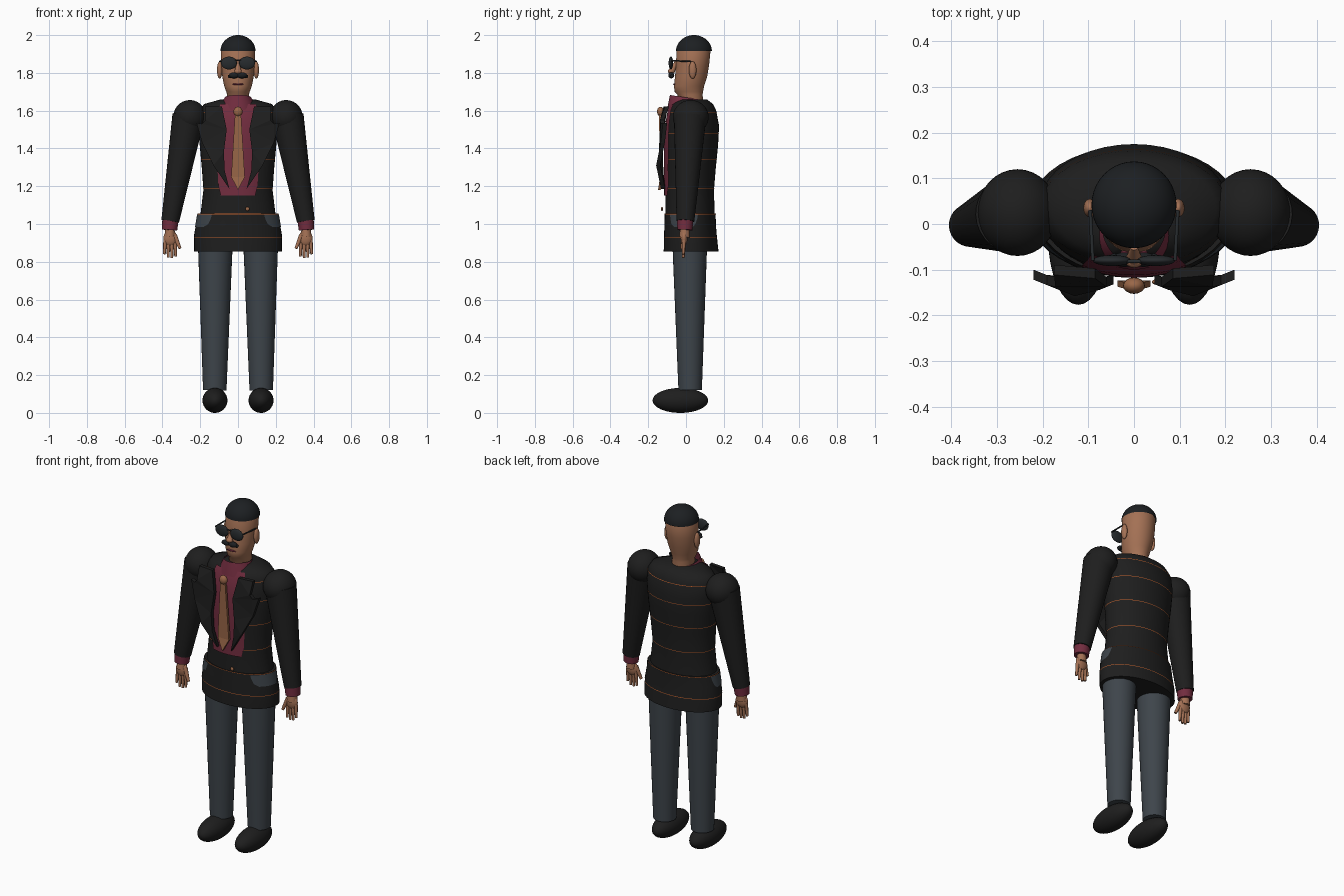
import bpy, bmesh, math
from mathutils import Vector

cube = bpy.data.objects.get("Cube")
if cube:
    bpy.data.objects.remove(cube)


def material(name, *rgb):
    m = bpy.data.materials.new(name)
    m.use_nodes = True
    m.diffuse_color = (*rgb, 1)
    m.node_tree.nodes["Principled BSDF"].inputs["Base Color"].default_value = (*rgb, 1)
    return m


JACKET = material("black cloth", .013, .013, .013)
SLATE = material("slate cloth", .048, .059, .07)
SHIRT = material("maroon shirt", .17, .026, .05)
SKIN = material("warm skin", .37, .165, .09)
TIE = material("bronze silk", .32, .135, .065)
HAIR = material("dark hair", .012, .014, .016)
LENS = material("dark glass", .02, .024, .027)
THREAD = material("orange thread", .55, .12, .025)


def finish(name, bm, mat, smooth=True):
    bmesh.ops.recalc_face_normals(bm, faces=bm.faces)
    me = bpy.data.meshes.new(name)
    bm.to_mesh(me)
    bm.free()
    ob = bpy.data.objects.new(name, me)
    bpy.context.collection.objects.link(ob)
    me.materials.append(mat)
    bpy.ops.object.select_all(action='DESELECT')
    bpy.context.view_layer.objects.active = ob
    ob.select_set(True)
    if smooth:
        bpy.ops.object.shade_smooth_by_angle(angle=math.radians(40))
    return ob


def bridge(bm, rings, closed=True):
    for a, b in zip(rings, rings[1:]):
        n = len(a)
        for i in range(n if closed else n - 1):
            j = (i + 1) % n
            bm.faces.new((a[i], a[j], b[j], b[i]))


def loft(name, rows, mat, n=40, caps=True, tilt=0):
    """Stack of ellipses given as (z, half width, front y, back y)."""
    bm = bmesh.new()
    rings = []
    for z, rx, front, back in rows:
        ring = []
        for i in range(n):
            a = 2 * math.pi * i / n
            y = (front + back) / 2 + (back - front) / 2 * math.sin(a)
            ring.append(bm.verts.new((rx * math.cos(a), y, z - tilt * y)))
        rings.append(ring)
    bridge(bm, rings)
    if caps:
        bm.faces.new(rings[0])
        bm.faces.new(rings[-1])
    return finish(name, bm, mat)


def ball(name, center, radii, mat, segs=32, rings=20):
    bm = bmesh.new()
    bmesh.ops.create_uvsphere(bm, u_segments=segs, v_segments=rings, radius=1)
    for v in bm.verts:
        v.co = Vector(center) + v.co * Vector(radii)
    return finish(name, bm, mat)


def limb(name, start, end, r1, r2, mat, n=28):
    """Tapered round bar between two points."""
    bm = bmesh.new()
    start, end = Vector(start), Vector(end)
    bmesh.ops.create_cone(bm, cap_ends=True, segments=n, radius1=r1, radius2=r2,
                          depth=(end - start).length)
    q = (end - start).to_track_quat('Z', 'Y')
    for v in bm.verts:
        v.co = q @ v.co + (start + end) / 2
    return finish(name, bm, mat)


def plate(name, outline, depth, thick, mat):
    """Flat (x, z) outline set at a front depth that varies by position."""
    bm = bmesh.new()
    face = bm.faces.new([bm.verts.new((x, depth(x, z), z)) for x, z in outline])
    back = bmesh.ops.extrude_face_region(bm, geom=[face])["geom"]
    for v in back:
        if isinstance(v, bmesh.types.BMVert):
            v.co.y += thick
    bmesh.ops.triangulate(bm, faces=bm.faces)
    return finish(name, bm, mat, False)


# Jacket body and flared skirt
BODY = [(1.04, .20, -.11, .152), (1.18, .183, -.108, .148), (1.3, .192, -.11, .158),
        (1.42, .203, -.11, .17), (1.52, .21, -.105, .175), (1.6, .205, -.09, .16),
        (1.635, .18, -.075, .143), (1.66, .09, -.05, .11)]
SKIRT = [(.855, .232, -.118, .172), (.94, .233, -.116, .163), (1.0, .222, -.114, .158),
         (1.055, .213, -.113, .157)]
loft("jacket_body", BODY, JACKET)
loft("jacket_skirt", SKIRT, JACKET)


def section(rows, z):
    for a, b in zip(rows, rows[1:]):
        if a[0] <= z <= b[0]:
            t = (z - a[0]) / (b[0] - a[0])
            return [p + (q - p) * t for p, q in zip(a, b)][1:]
    return rows[-1][1:]


def wrap(name, rows, spans, mat, offset=.004, n=16):
    """Thin patch lying on a lofted body; spans are (z, start angle, end angle)."""
    bm = bmesh.new()
    rings = []
    for z, a0, a1 in spans:
        rx, f, b = section(rows, z)
        ring = []
        for i in range(n + 1):
            a = a0 + (a1 - a0) * i / n
            ring.append(bm.verts.new(((rx + offset) * math.cos(a),
                        (f + b) / 2 + ((b - f) / 2 + offset) * math.sin(a), z)))
        rings.append(ring)
    bridge(bm, rings, False)
    return finish(name, bm, mat)


# Fine seams round the jacket
for i, (rows, z) in enumerate([(SKIRT, .93), (SKIRT, 1.053), (BODY, 1.19), (BODY, 1.34),
                               (BODY, 1.48), (BODY, 1.59)]):
    wrap(f"seam_{i + 1}", rows, [(z - .0015, 0, 2 * math.pi), (z + .0015, 0, 2 * math.pi)],
         THREAD, .001, 64)

# Shirt front in the jacket opening
spans = []
for z, half in [(1.15, .088), (1.2, .1), (1.3, .105), (1.42, .11), (1.52, .11), (1.6, .1),
                (1.635, .09)]:
    a = math.asin(min(1, half / section(BODY, z)[0]))
    spans.append((z, -math.pi / 2 - a, -math.pi / 2 + a))
wrap("shirt_front", BODY, spans, SHIRT, .007)
loft("shirt_collar", [(1.59, .11, -.10, .11), (1.635, .09, -.092, .10), (1.67, .07, -.085, .085)],
     SHIRT, caps=False, tilt=.15)

# Tie, button
plate("tie_blade", [(-.016, 1.58), (.016, 1.58), (.036, 1.25), (0, 1.18), (-.036, 1.25)],
      lambda x, z: -.148 + .3 * abs(x), .014, TIE)
ball("tie_knot", (0, -.135, 1.595), (.024, .018, .026), TIE, 16, 10)
ball("jacket_button", (.05, -.127, 1.08), (.011, .006, .011), TIE, 16, 10)

# Head, hair and face
loft("head", [(1.58, .06, -.03, .095), (1.685, .058, -.045, .088), (1.70, .062, -.06, .09),
              (1.73, .073, -.064, .096), (1.78, .083, -.058, .112), (1.84, .088, -.053, .122),
              (1.92, .09, -.05, .13), (1.96, .07, -.03, .11)], SKIN)
bm = bmesh.new()
bmesh.ops.create_uvsphere(bm, u_segments=40, v_segments=24, radius=1)
bmesh.ops.bisect_plane(bm, geom=bm.verts[:] + bm.edges[:] + bm.faces[:], plane_co=(0, 0, 0),
                       plane_no=(0, 0, -1), clear_outer=True)
for v in bm.verts:
    v.co = (.093 * v.co.x, .042 + .095 * v.co.y, 1.915 + .085 * v.co.z)
finish("hair_cap", bm, HAIR)
limb("nose", (0, -.05, 1.86), (0, -.078, 1.805), .008, .018, SKIN, 16)
ball("nose_tip", (0, -.08, 1.808), (.02, .016, .014), SKIN, 16, 10)
ball("mouth", (0, -.062, 1.74), (.03, .006, .005), SHIRT, 16, 8)
limb("glasses_bridge", (-.02, -.082, 1.868), (.02, -.082, 1.868), .004, .004, LENS, 10)

for side, s in (("left", 1), ("right", -1)):
    # Face details
    ball(f"{side}_lens", (s * .048, -.08, 1.852), (.042, .012, .034), LENS)
    limb(f"{side}_temple", (s * .09, -.08, 1.865), (s * .096, .03, 1.86), .004, .004, LENS, 10)
    ball(f"{side}_ear", (s * .097, .035, 1.815), (.014, .02, .046), SKIN, 20, 14)
    ball(f"{side}_moustache", (s * .021, -.078, 1.787), (.027, .016, .016), HAIR, 20, 12)
    ball(f"{side}_moustache_tip", (s * .042, -.074, 1.782), (.012, .01, .01), HAIR, 12, 8)

    # Sleeves and cuffs
    ball(f"{side}_shoulder", (s * .255, .025, 1.566), (.088, .095, .09), JACKET)
    limb(f"{side}_sleeve", (s * .262, .022, 1.57), (s * .359, -.003, 1.015), .086, .047, JACKET)
    limb(f"{side}_cuff", (s * .357, -.004, 1.03), (s * .362, -.006, .968), .044, .04, SHIRT)

    # Hands
    limb(f"{side}_wrist", (s * .36, -.006, .985), (s * .361, -.008, .93), .024, .028, SKIN, 16)
    ball(f"{side}_palm", (s * .358, -.01, .925), (.037, .018, .042), SKIN, 20, 14)
    for i, tip in enumerate((.828, .82, .822, .84)):
        x = .334 + .017 * i
        limb(f"{side}_finger_{i + 1}", (s * x, -.01, .915), (s * (x + .003 * i - .004), -.014, tip),
             .0105, .007, SKIN, 10)
    limb(f"{side}_thumb", (s * .335, -.012, .94), (s * .307, -.022, .87), .013, .008, SKIN, 10)

    # Trousers, shoes and pocket flap
    limb(f"{side}_trouser_leg", (s * .12, .02, .92), (s * .123, .022, .12), .093, .062, SLATE, 32)
    ball(f"{side}_shoe", (s * .122, -.03, .066), (.066, .147, .066), JACKET)
    angles = [(.985, -.65, .1), (1.0, -.8, .2), (1.03, -.86, .28), (1.05, -.88, .3)]
    if s < 0:
        angles = [(z, math.pi - a, math.pi - b) for z, a, b in angles]
    wrap(f"{side}_pocket", SKIRT, angles, SLATE, .003)

    # Notched lapel, bowed forward off the chest
    outline = [(.085, 1.622), (.175, 1.622), (.172, 1.55), (.19, 1.53), (.22, 1.535), (.19, 1.43),
               (.13, 1.31), (.045, 1.185), (.07, 1.28), (.075, 1.38), (.06, 1.5)]
    plate(f"{side}_lapel", [(s * x, z) for x, z in outline],
          lambda x, z: -.162 + .4 * abs(abs(x) - .12) + .35 * max(0, z - 1.54), .022, JACKET)
